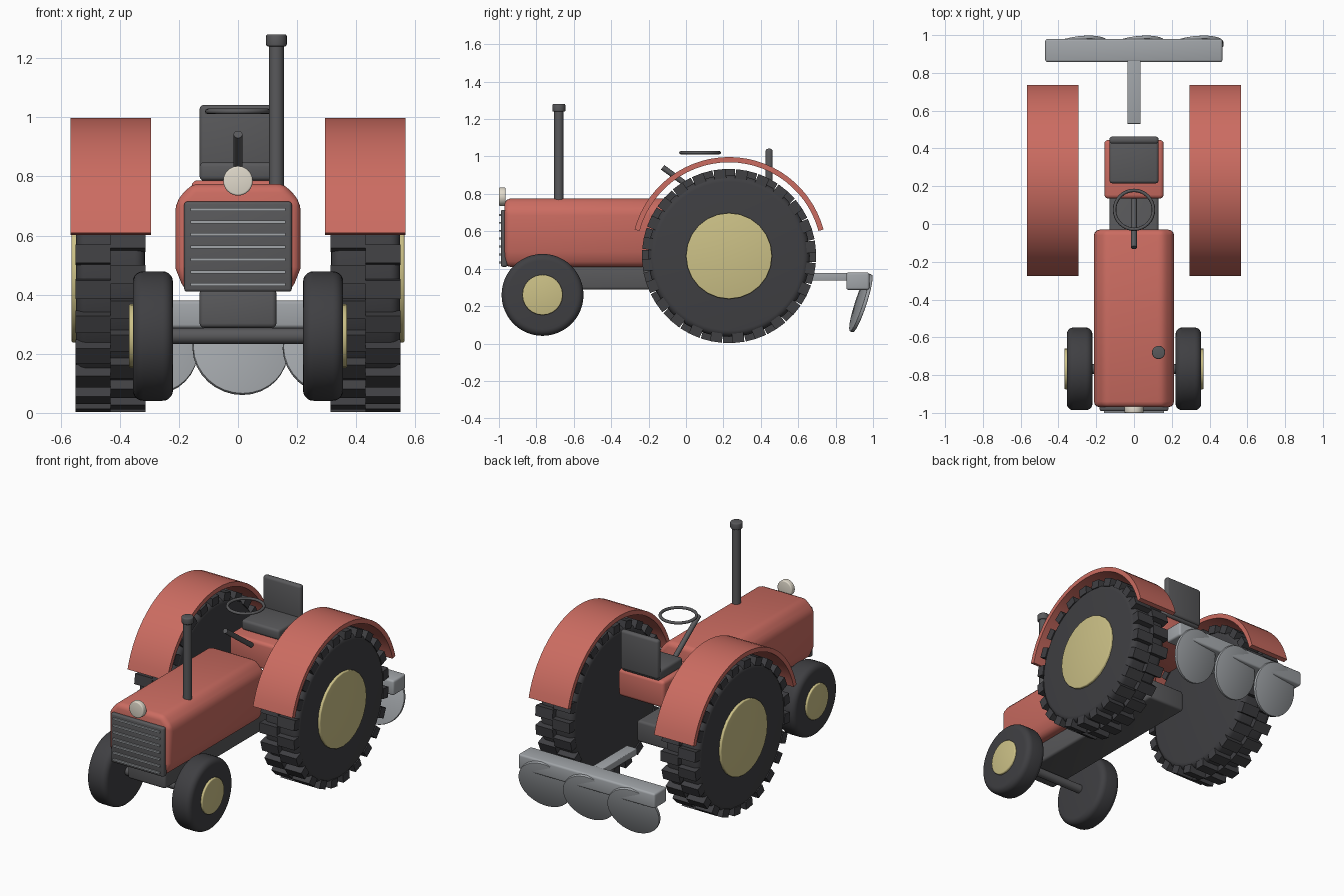
import bpy, bmesh
from math import pi, cos, sin, radians
from mathutils import Matrix, Vector

if "Cube" in bpy.data.objects:
    bpy.data.objects.remove(bpy.data.objects["Cube"])


def material(name, r, g, b):
    m = bpy.data.materials.new(name)
    m.diffuse_color = (r, g, b, 1)
    m.use_nodes = True
    m.node_tree.nodes["Principled BSDF"].inputs["Base Color"].default_value = m.diffuse_color
    return m


RED = material("red_paint", 0.6, 0.15, 0.12)
CREAM = material("cream_paint", 0.6, 0.53, 0.24)
LENS = material("lens", 0.75, 0.7, 0.6)
RUBBER = material("rubber", 0.05, 0.05, 0.055)
DARK = material("dark_metal", 0.1, 0.1, 0.105)
STEEL = material("steel", 0.36, 0.38, 0.4)


def finish(name, bm, mat, bevel=0, segments=3):
    """Bevel the sharp edges, then shade smooth by angle."""
    bmesh.ops.recalc_face_normals(bm, faces=bm.faces)
    if bevel:
        sharp = [e for e in bm.edges if e.calc_face_angle(0) > radians(25)]
        bmesh.ops.bevel(bm, geom=sharp, offset=bevel, segments=segments,
                        profile=0.5, affect='EDGES', clamp_overlap=True)
    me = bpy.data.meshes.new(name)
    bm.to_mesh(me)
    bm.free()
    me.shade_smooth()
    me.set_sharp_from_angle(angle=radians(32))
    me.materials.append(mat)
    ob = bpy.data.objects.new(name, me)
    bpy.context.collection.objects.link(ob)
    return ob


def box(name, x, y, z, mat, bevel=0.0):
    """Box from (min, max) ranges."""
    bm = bmesh.new()
    size = [b - a for a, b in (x, y, z)]
    mid = [(a + b) / 2 for a, b in (x, y, z)]
    bmesh.ops.create_cube(bm, size=1, matrix=Matrix.Translation(mid) @ Matrix.Diagonal((*size, 1)))
    return finish(name, bm, mat, bevel)


def rod(name, a, b, r, mat, sides=24, bevel=0.0, segments=3):
    """Cylinder between two points."""
    a, b = Vector(a), Vector(b)
    turn = (b - a).to_track_quat('Z', 'Y').to_matrix().to_4x4()
    bm = bmesh.new()
    bmesh.ops.create_cone(bm, cap_ends=True, segments=sides, radius1=r, radius2=r,
                          depth=(b - a).length,
                          matrix=Matrix.Translation((a + b) / 2) @ turn)
    return finish(name, bm, mat, bevel, segments)


def extrude(name, profile, offset, mat, bevel=0.0):
    """Solid from a closed 3D outline pushed along an offset."""
    bm = bmesh.new()
    face = bm.faces.new([bm.verts.new(p) for p in profile])
    new = bmesh.ops.extrude_face_region(bm, geom=[face], use_keep_orig=True)["geom"]
    bmesh.ops.translate(bm, vec=offset, verts=[v for v in new if isinstance(v, bmesh.types.BMVert)])
    return finish(name, bm, mat, bevel)


# Chassis and hood
box("chassis", (-0.13, 0.13), (-0.9, 0.3), (0.288, 0.42), DARK, 0.015)
half = [(0.18, 0.41), (0.212, 0.49), (0.212, 0.715), (0.155, 0.775)]
outline = half + [(-x, z) for x, z in reversed(half)]
extrude("hood", [(x, -0.97, z) for x, z in outline], (0, 0.94, 0), RED, 0.03)

# Grille, bars and headlight
box("grille", (-0.182, 0.182), (-0.99, -0.955), (0.41, 0.715), DARK, 0.01)
for i in range(7):
    z = 0.434 + i * 0.0423
    box(f"grille_bar_{i}", (-0.16, 0.16), (-1.0, -0.98), (z - 0.005, z + 0.005), STEEL)
rod("headlight", (0, -1.0, 0.785), (0, -0.965, 0.785), 0.05, LENS, 24, 0.006)

# Exhaust stack
rod("exhaust_pipe", (0.13, -0.68, 0.75), (0.13, -0.68, 1.25), 0.025, DARK, 20)
rod("exhaust_cap", (0.13, -0.68, 1.24), (0.13, -0.68, 1.28), 0.035, DARK, 20, 0.006)

# Seat
box("seat_base", (-0.157, 0.157), (0.135, 0.445), (0.62, 0.787), RED, 0.02)
box("seat_cushion", (-0.13, 0.13), (0.215, 0.45), (0.785, 0.848), DARK, 0.015)
box("seat_back", (-0.13, 0.13), (0.425, 0.463), (0.8, 1.042), DARK, 0.015)

# Steering
rod("steering_column", (0, -0.125, 0.942), (0, 0.13, 0.757), 0.015, DARK, 16)
bpy.ops.mesh.primitive_torus_add(location=(0, 0.075, 1.02), major_radius=0.103,
                                 minor_radius=0.009, major_segments=32, minor_segments=8)
wheel = bpy.context.object
wheel.name = "steering_wheel"
wheel.data.materials.append(DARK)
wheel.data.shade_smooth()

# Front axle
rod("front_axle", (-0.25, -0.767, 0.26), (0.25, -0.767, 0.26), 0.027, DARK, 16)


def tread(name, side):
    """Two staggered rows of tread blocks around a rear wheel."""
    bm = bmesh.new()
    count = 24
    for row, x in enumerate((0.372, 0.49)):
        for i in range(count):
            a = 2 * pi * (i + 0.42 * row) / count
            place = (Matrix.Translation((side * x, 0.23, 0.468)) @ Matrix.Rotation(a, 4, 'X')
                     @ Matrix.Translation((0, 0, 0.44)) @ Matrix.Diagonal((0.118, 0.063, 0.05, 1)))
            bmesh.ops.create_cube(bm, size=1, matrix=place)
    return finish(name, bm, RUBBER)


# Wheels and fenders on both sides
for s, label in ((-1, "left"), (1, "right")):
    fy, fz, ry, rz = -0.767, 0.26, 0.23, 0.468
    rod(f"front_tyre_{label}", (s * 0.22, fy, fz), (s * 0.356, fy, fz), 0.219, RUBBER, 48, 0.035, 5)
    rod(f"front_hub_{label}", (s * 0.3, fy, fz), (s * 0.369, fy, fz), 0.108, CREAM, 24, 0.006)
    rod(f"rear_tyre_{label}", (s * 0.315, ry, rz), (s * 0.548, ry, rz), 0.432, RUBBER, 56, 0.035, 5)
    rod(f"rear_hub_{label}", (s * 0.45, ry, rz), (s * 0.563, ry, rz), 0.23, CREAM, 24, 0.006)
    tread(f"rear_tread_{label}", s)

    arc = [radians(15 + 150 * i / 28) for i in range(29)]
    ring = [(0.523, a) for a in arc] + [(0.495, a) for a in reversed(arc)]
    extrude(f"fender_{label}",
            [(s * 0.295, ry + r * cos(a), 0.474 + r * sin(a)) for r, a in ring],
            (s * 0.271, 0, 0), RED)

# Plough: draw bar, cross beam and tilted discs
box("plough_drawbar", (-0.035, 0.035), (0.53, 0.88), (0.336, 0.378), STEEL, 0.004)
box("plough_beam", (-0.47, 0.468), (0.857, 0.98), (0.287, 0.38), STEEL, 0.012)
for i in (-1, 0, 1):
    axis = Matrix.Rotation(radians(8), 3, 'Z') @ Matrix.Rotation(radians(-18), 3, 'X') @ Vector((0, 1, 0))
    c = Vector((0.008 + i * 0.305, 0.935, 0.217))
    rod(f"plough_disc_{i + 2}", c - axis * 0.01, c + axis * 0.01, 0.163, STEEL, 32, 0.005, 2)
